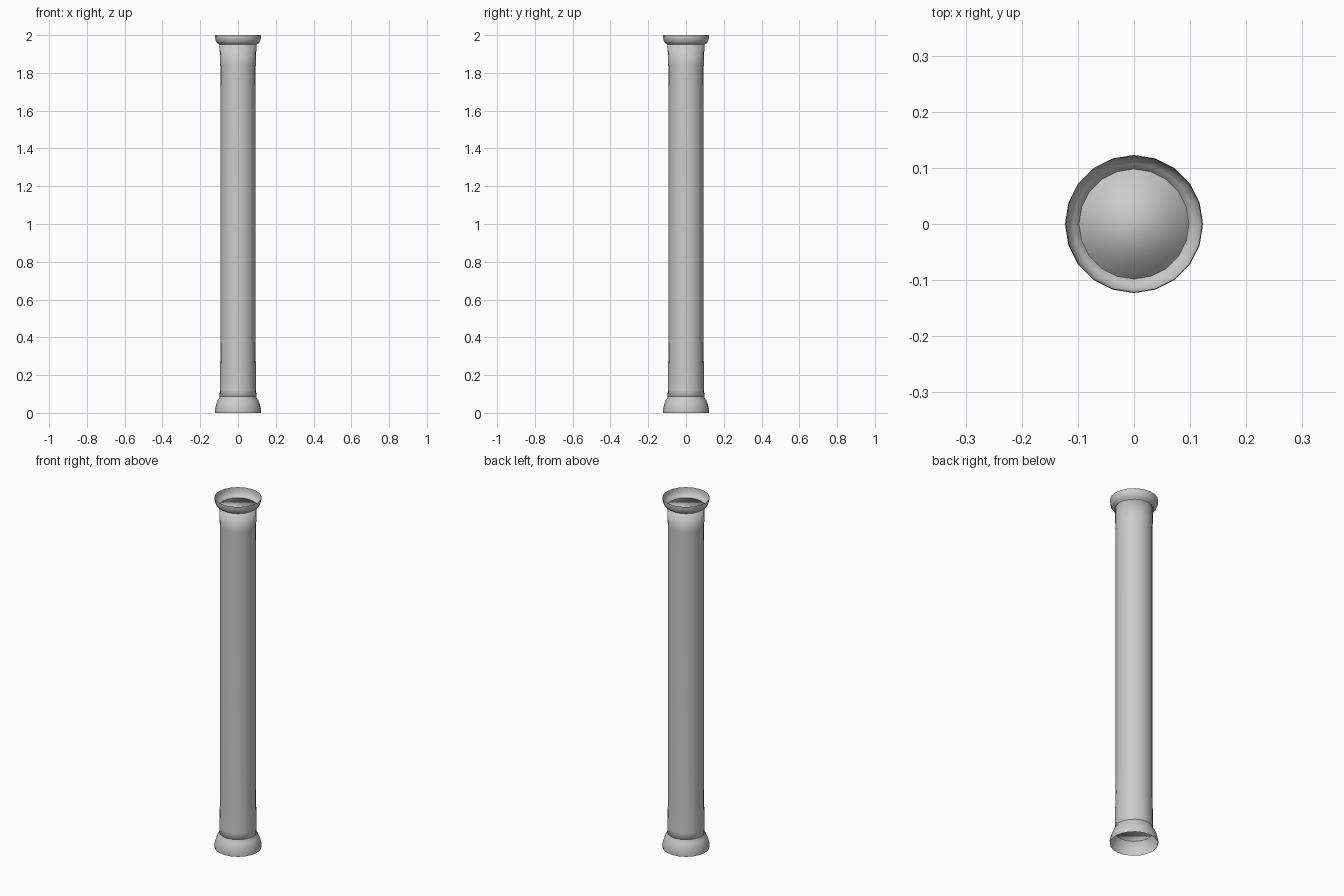
import bpy, bmesh, math

if "Cube" in bpy.data.objects:
    bpy.data.objects.remove(bpy.data.objects["Cube"])

SIDES = 20

def lathe(name, profile, caps=False):
    bm = bmesh.new()
    rings = [[bm.verts.new((r * math.cos(2 * math.pi * i / SIDES),
                            r * math.sin(2 * math.pi * i / SIDES), z))
              for i in range(SIDES)] for r, z in profile]
    for a, b in zip(rings, rings[1:]):
        for i in range(SIDES):
            j = (i + 1) % SIDES
            bm.faces.new((a[i], a[j], b[j], b[i]))
    if caps:
        bm.faces.new(rings[0][::-1])
        bm.faces.new(rings[-1])
    for f in bm.faces:
        f.smooth = True
    mesh = bpy.data.meshes.new(name)
    bm.to_mesh(mesh)
    bm.free()
    obj = bpy.data.objects.new(name, mesh)
    bpy.context.collection.objects.link(obj)
    return obj

# Closed shaft with slightly flared ends
lathe("shaft", [(0.098, 0.07), (0.096, 0.12), (0.094, 0.27), (0.093, 0.4),
                (0.093, 1.7), (0.094, 1.84), (0.098, 1.95)], caps=True)

# Open bell at the foot
lathe("base_bell", [(0.122, 0.0), (0.123, 0.015), (0.116, 0.045),
                    (0.107, 0.068), (0.098, 0.08), (0.094, 0.12)])

# Open cup at the head
lathe("top_cup", [(0.094, 1.935), (0.098, 1.95), (0.108, 1.957),
                  (0.117, 1.967), (0.121, 1.985), (0.122, 2.0)])
